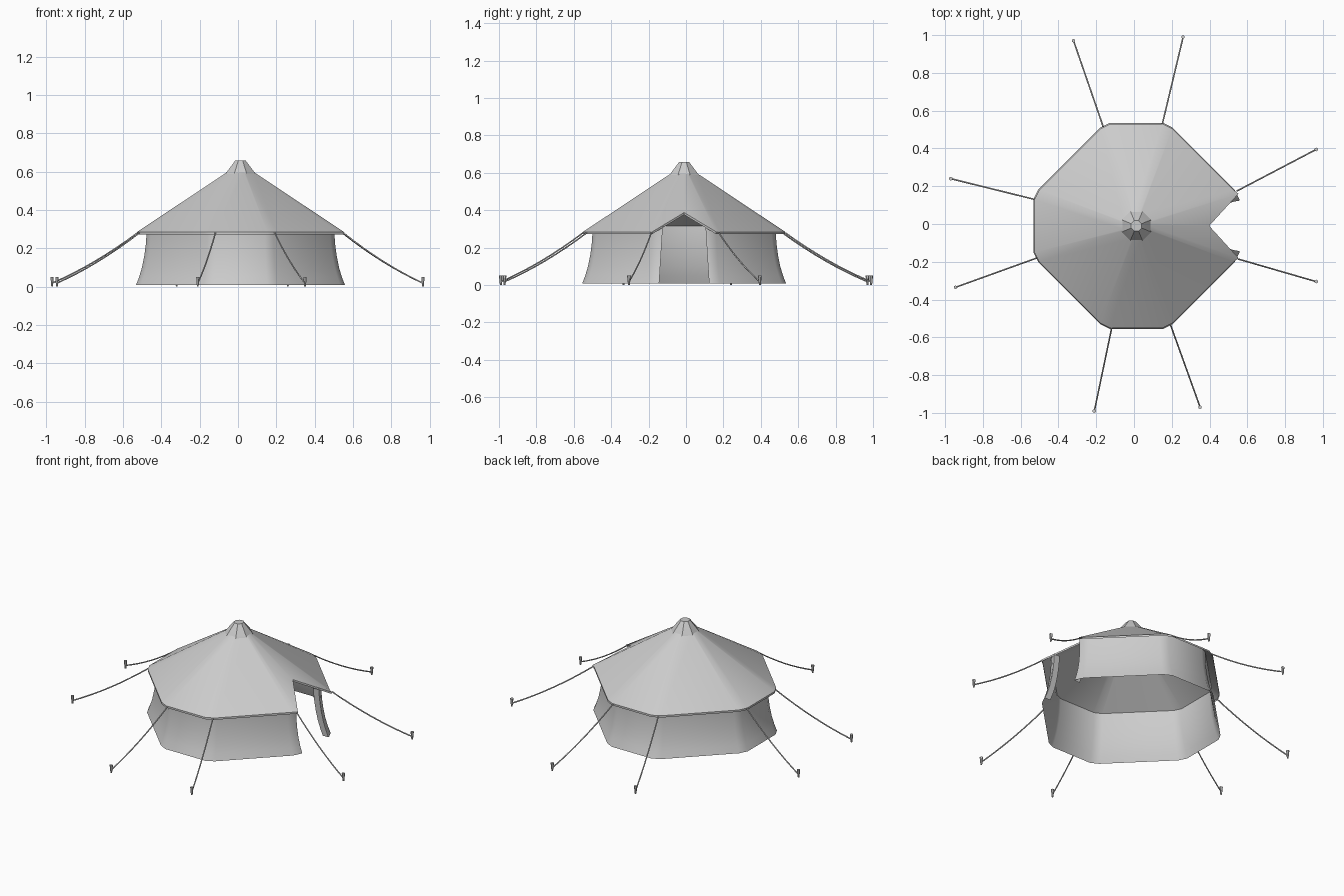
import bpy, bmesh, math
from mathutils import Vector

if "Cube" in bpy.data.objects:
    bpy.data.objects.remove(bpy.data.objects["Cube"])

CX, CY = 0.013, -0.01      # centre of the canvas body


def make(name, verts, faces, angle=35):
    me = bpy.data.meshes.new(name)
    me.from_pydata([tuple(v) for v in verts], [], faces)
    bm = bmesh.new()
    bm.from_mesh(me)
    bmesh.ops.recalc_face_normals(bm, faces=bm.faces)
    bm.to_mesh(me)
    bm.free()
    ob = bpy.data.objects.new(name, me)
    bpy.context.collection.objects.link(ob)
    bpy.ops.object.select_all(action='DESELECT')
    ob.select_set(True)
    bpy.context.view_layer.objects.active = ob
    bpy.ops.object.shade_smooth_by_angle(angle=math.radians(angle))
    return ob


def plan():
    """Octagon with clipped corners, starting just past the +x side."""
    pts = []
    for q in range(4):
        c, s = round(math.cos(q * math.pi / 2)), round(math.sin(q * math.pi / 2))
        for x, y in ((0.54, 0.14), (0.515, 0.19), (0.19, 0.515), (0.14, 0.54)):
            pts.append((x * c - y * s, x * s + y * c))
    # last point of each quarter doubles as the next side's start
    return pts


def loft(rows):
    """Faces between equal-length open rows of points."""
    n = len(rows[0])
    verts = [p for r in rows for p in r]
    faces = [(r * n + i, r * n + i + 1, (r + 1) * n + i + 1, (r + 1) * n + i)
             for r in range(len(rows) - 1) for i in range(n - 1)]
    return verts, faces


# The clipped octagon as an open loop from the +x,+y side round to +x,-y
ring = sorted(set((round(x, 4), round(y, 4)) for x, y in plan()),
              key=lambda p: math.atan2(p[1], p[0]) % (2 * math.pi))

# Roof: sloping sheet with a narrow hem and a peaked notch over the doorway
EAVE, TOP, R_TOP = 0.285, 0.597, 0.07


def slope(a):
    return EAVE + (0.54 - a) / (0.54 - R_TOP) * (TOP - EAVE)


eave = list(ring)
eave[0], eave[-1] = (0.54, 0.17), (0.54, -0.17)
peak = (0.385, 0.0)
lower = [peak] + eave + [peak]
k = R_TOP / 0.54
upper = [(R_TOP, 0)] + [(x * k, y * k) for x, y in ring] + [(R_TOP, 0)]
lz = [slope(peak[0])] + [EAVE] * len(eave) + [slope(peak[0])]
row_low = [(CX + x, CY + y, z) for (x, y), z in zip(lower, lz)]
row_hem = [(x, y, z - 0.012) for x, y, z in row_low]
row_top = [(CX + x, CY + y, TOP) for x, y in upper]
make("roof", *loft([row_hem, row_low, row_top]))

# Wall: flared skirt, open at the doorway, with folded-in door edges
rows = []
for z, a in ((0.008, 0.545), (0.05, 0.529), (0.10, 0.514), (0.16, 0.502),
             (0.22, 0.494), (0.28, 0.490), (0.316, 0.490)):
    s = a / 0.54
    d = 0.134 - 0.02 * z / 0.316
    pts = ([(a - 0.04, d), (a, d)] + [(x * s, y * s) for x, y in ring]
           + [(a, -d), (a - 0.04, -d)])
    rows.append([(CX + x, CY + y, z) for x, y in pts])
make("wall", *loft(rows))

# Peak cap: small tapered octagon with a closed top
cap = []
for r, z in ((0.084, 0.588), (0.078, 0.597), (0.03, 0.657)):
    cap.append([(CX + r * math.cos(math.radians(22.5 + 45 * i)),
                 CY + r * math.sin(math.radians(22.5 + 45 * i)), z) for i in range(9)])
v, f = loft(cap)
f.append(tuple(range(18, 26)))
make("peak_cap", v, f, 20)

# Guy ropes with sag, each ending at a tapered peg
guys = [((-0.163, 0.515), (-0.32, 0.97)), ((0.15, 0.53), (0.26, 0.99)),
        ((0.545, 0.175), (0.965, 0.395)), ((0.55, -0.185), (0.965, -0.305)),
        ((0.192, -0.53), (0.35, -0.97)), ((-0.118, -0.55), (-0.21, -0.99)),
        ((-0.515, -0.18), (-0.945, -0.335)), ((-0.525, 0.13), (-0.97, 0.24))]
for i, (a, b) in enumerate(guys, 1):
    p, q = Vector((*a, 0.28)), Vector((*b, 0.018))
    cu = bpy.data.curves.new(f"guy_rope_{i}", 'CURVE')
    cu.dimensions = '3D'
    cu.bevel_depth = 0.004
    cu.bevel_resolution = 1
    cu.use_fill_caps = True
    sp = cu.splines.new('POLY')
    sp.points.add(8)
    for j in range(9):
        t = j / 8
        pt = p.lerp(q, t)
        pt.z -= 0.07 * t * (1 - t)
        sp.points[j].co = (*pt, 1)
    bpy.context.collection.objects.link(bpy.data.objects.new(f"guy_rope_{i}", cu))
    bpy.ops.mesh.primitive_cone_add(vertices=6, radius1=0.005, radius2=0.010,
                                    depth=0.05, location=(*b, 0.025))
    bpy.context.object.name = f"peg_{i}"
